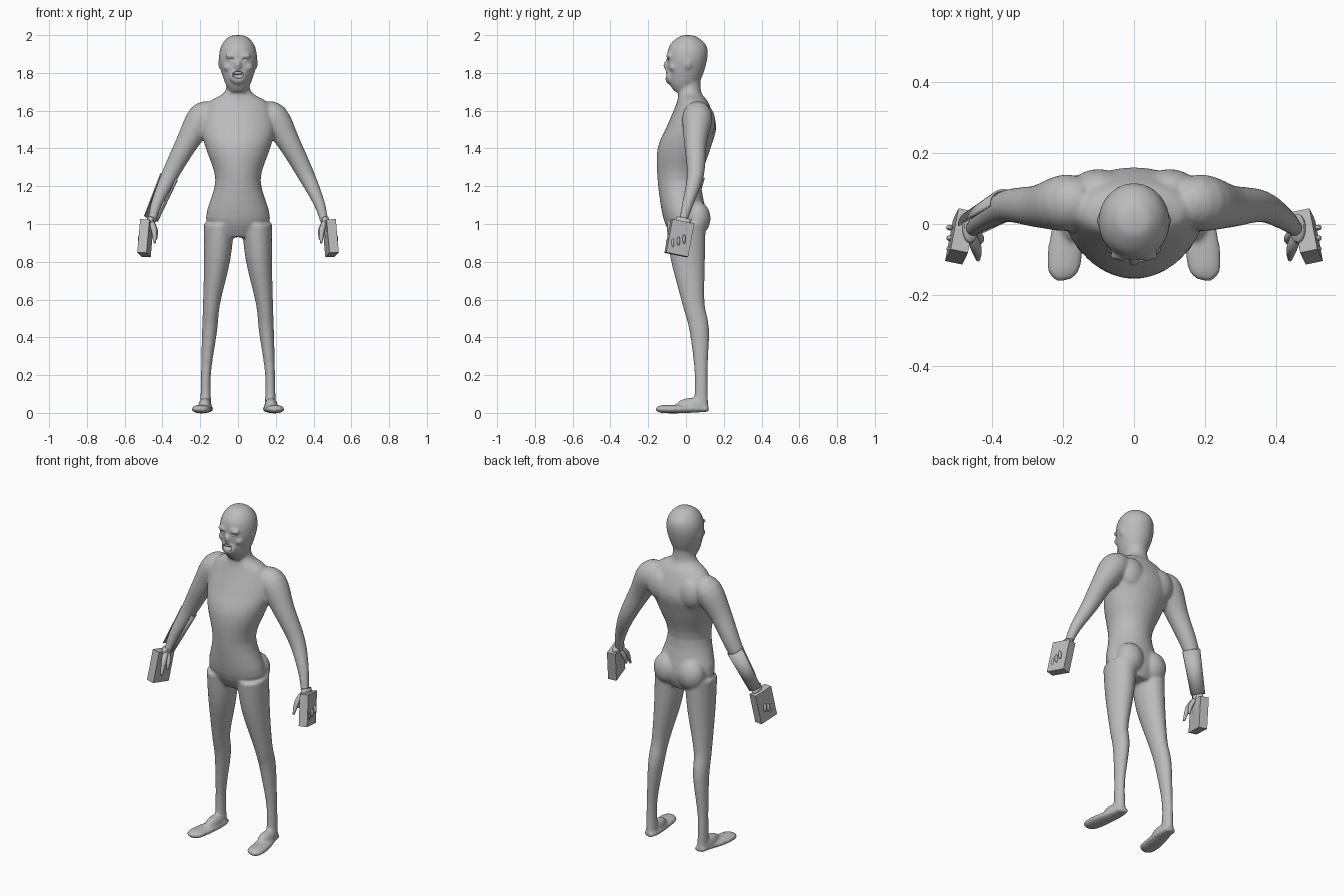
import bpy, bmesh, math
from mathutils import Vector, Matrix, Euler

default_cube = bpy.data.objects.get("Cube")
if default_cube:
    bpy.data.objects.remove(default_cube)

colour = (.5, .5, .5, 1)
grey = bpy.data.materials.new("plain grey")
grey.use_nodes = True
grey.diffuse_color = colour
grey.node_tree.nodes["Principled BSDF"].inputs["Base Color"].default_value = colour

SIDEWAYS, UPWARD, BACKWARD = Vector((1, 0, 0)), Vector((0, 0, 1)), Vector((0, 1, 0))


def make(name, bm, smooth=True):
    bmesh.ops.recalc_face_normals(bm, faces=bm.faces)
    mesh = bpy.data.meshes.new(name)
    for face in bm.faces:
        face.smooth = smooth
    bm.to_mesh(mesh)
    bm.free()
    mesh.materials.append(grey)
    ob = bpy.data.objects.new(name, mesh)
    bpy.context.collection.objects.link(ob)
    return ob


def spline(rows, steps=4):
    """Fill in smooth in-between rows through a few given ones."""
    rows = [Vector(row) for row in rows]
    last = len(rows) - 1
    filled = []
    for i in range(last):
        start, end = rows[i], rows[i + 1]
        pull_start = (end - rows[max(i - 1, 0)]) / 2
        pull_end = (rows[min(i + 2, last)] - start) / 2
        for k in range(steps):
            t = k / steps
            ease = t * t * (3 - 2 * t)
            filled.append(start.lerp(end, ease) + pull_start * t * (1 - t) ** 2 - pull_end * t * t * (1 - t))
    return filled + [rows[last]]


def skin(bm, rings):
    """Join rings of points into a closed tube."""
    loops = [[bm.verts.new(point) for point in ring] for ring in rings]
    for low, high in zip(loops, loops[1:]):
        for k in range(len(low)):
            bm.faces.new((low[k - 1], low[k], high[k], high[k - 1]))
    bm.faces.new(loops[0])
    bm.faces.new(loops[-1])


def oval(centre, across, along, count=32):
    turns = [math.tau * k / count for k in range(count)]
    return [centre + across * math.cos(a) + along * math.sin(a) for a in turns]


def stack(bm, rows):
    """Level ovals; each row is height, half width, front and back."""
    skin(bm, [oval(Vector((0, (front + back) / 2, z)), SIDEWAYS * width, BACKWARD * (back - front) / 2)
              for z, width, front, back in spline(rows)])


def limb(bm, rows, side, depth=1, ref=BACKWARD):
    """Ovals square to a path; each row is a point and a radius."""
    rows = spline(rows)
    path = [Vector((side * row[0], row[1], row[2])) for row in rows]
    rings = []
    for i, row in enumerate(rows):
        ahead = path[min(i + 1, len(path) - 1)] - path[max(i - 1, 0)]
        across = ref.cross(ahead).normalized()
        along = ahead.cross(across).normalized()
        rings.append(oval(path[i], across * row[3], along * row[3] * depth))
    skin(bm, rings)


def placed(position, size, turn=(0, 0, 0)):
    return Matrix.LocRotScale(Vector(position), Euler(turn), Vector(size))


def ball(bm, position, size):
    bmesh.ops.create_uvsphere(bm, u_segments=24, v_segments=16, radius=1, matrix=placed(position, size))


# Torso with neck, then head
body = bmesh.new()
stack(body, [(.93, .1, -.07, .08), (1.03, .17, -.12, .11), (1.23, .12, -.15, .08), (1.4, .17, -.15, .13),
             (1.52, .2, -.1, .16), (1.64, .16, -.05, .12), (1.7, .07, -.04, .08), (1.8, .06, -.04, .08)])
stack(body, [(1.7, .04, -.06, 0), (1.75, .07, -.09, .07), (1.86, .1, -.1, .11),
             (1.94, .09, -.09, .11), (1.99, .05, -.04, .06), (2, .01, 0, .02)])

# Nose and muzzle
ball(body, (0, -.1, 1.84), (.015, .02, .03))
ball(body, (0, -.09, 1.78), (.045, .02, .04))

for side in (1, -1):
    # Brow, cheek, ear, shoulder blade, buttock and instep
    ball(body, (side * .035, -.09, 1.89), (.035, .015, .015))
    ball(body, (side * .05, -.07, 1.83), (.03, .02, .02))
    ball(body, (side * .095, .01, 1.85), (.01, .02, .03))
    ball(body, (side * .1, .1, 1.54), (.08, .055, .09))
    ball(body, (side * .08, .06, 1.03), (.08, .07, .09))
    ball(body, (side * .175, .03, .04), (.035, .08, .04))
    # Leg
    limb(body, [(.1, 0, 1, .08), (.11, .01, .82, .07), (.14, .04, .58, .045),
                (.15, .07, .44, .04), (.17, .08, .2, .026), (.17, .08, .01, .03)], side, depth=1.3)
    # Foot
    limb(body, [(.17, .12, .02, .03), (.17, .06, .02, .04), (.19, -.05, .02, .05),
                (.2, -.13, .02, .045), (.2, -.16, .02, .02)], side, depth=.45, ref=UPWARD)
    # Arm from shoulder to wrist
    limb(body, [(.13, .06, 1.59, .06), (.19, .06, 1.56, .08), (.27, .05, 1.43, .06),
                (.36, .05, 1.26, .045), (.43, .01, 1.11, .03), (.46, -.02, 1, .02)], side)

figure = make("body", body)
blend = figure.modifiers.new("blend", "REMESH")
blend.mode = "VOXEL"
blend.voxel_size = .008
blend.use_smooth_shade = True
soften = figure.modifiers.new("soften", "SMOOTH")
soften.iterations = 6

# Open mouth and eye sockets cut into the face
cut = bmesh.new()
ball(cut, (0, -.11, 1.79), (.03, .04, .02))
for side in (1, -1):
    ball(cut, (side * .036, -.11, 1.87), (.02, .02, .01))
cutter = make("face_cutter", cut)
cutter.hide_render = True
cutter.hide_viewport = True
openings = figure.modifiers.new("openings", "BOOLEAN")
openings.operation = "DIFFERENCE"
openings.object = cutter

# Upper teeth
teeth = bmesh.new()
ball(teeth, (0, -.085, 1.8), (.025, .02, .01))
make("teeth", teeth)

for side, label in ((1, "left"), (-1, "right")):
    # Hand with thumb, curled finger and fingertips
    hand = bmesh.new()
    limb(hand, [(.46, -.01, 1.03, .02), (.48, -.03, .94, .02), (.49, -.04, .9, .015)], side, depth=2)
    limb(hand, [(.46, -.03, 1.01, .015), (.445, -.07, .97, .015), (.44, -.1, .9, .006)], side)
    limb(hand, [(.45, -.02, 1, .012), (.435, -.04, .96, .012), (.435, -.05, .92, .007)], side)
    for k in (-1, 0, 1):
        ball(hand, (side * .52, -.04 + k * .03, .91 + k * .01), (.01, .008, .025))
    make(label + "_hand", hand)

    # Flat box held in the hand
    box = bmesh.new()
    bmesh.ops.create_cube(box, matrix=placed((side * .49, -.035, .925), (.05, .12, .18),
                                             (-.2, side * -.05, side * .2)))
    make(label + "_hand_box", box, smooth=False)

# Open half sleeve behind the right forearm
sleeve = bmesh.new()
elbow, wrist = Vector((-.365, .05, 1.25)), Vector((-.46, -.005, 1.03))
across = BACKWARD.cross(wrist - elbow).normalized()
along = (wrist - elbow).cross(across).normalized()
edges = []
for centre, radius in ((elbow, .05), (wrist, .04)):
    ring = oval(centre, across * radius, along * radius)
    edges.append([sleeve.verts.new(point) for point in ring[:20]])
top, bottom = edges
for k in range(len(top) - 1):
    sleeve.faces.new((top[k], top[k + 1], bottom[k + 1], bottom[k]))
guard = make("right_forearm_sleeve", sleeve)
guard.modifiers.new("thickness", "SOLIDIFY").thickness = .006
